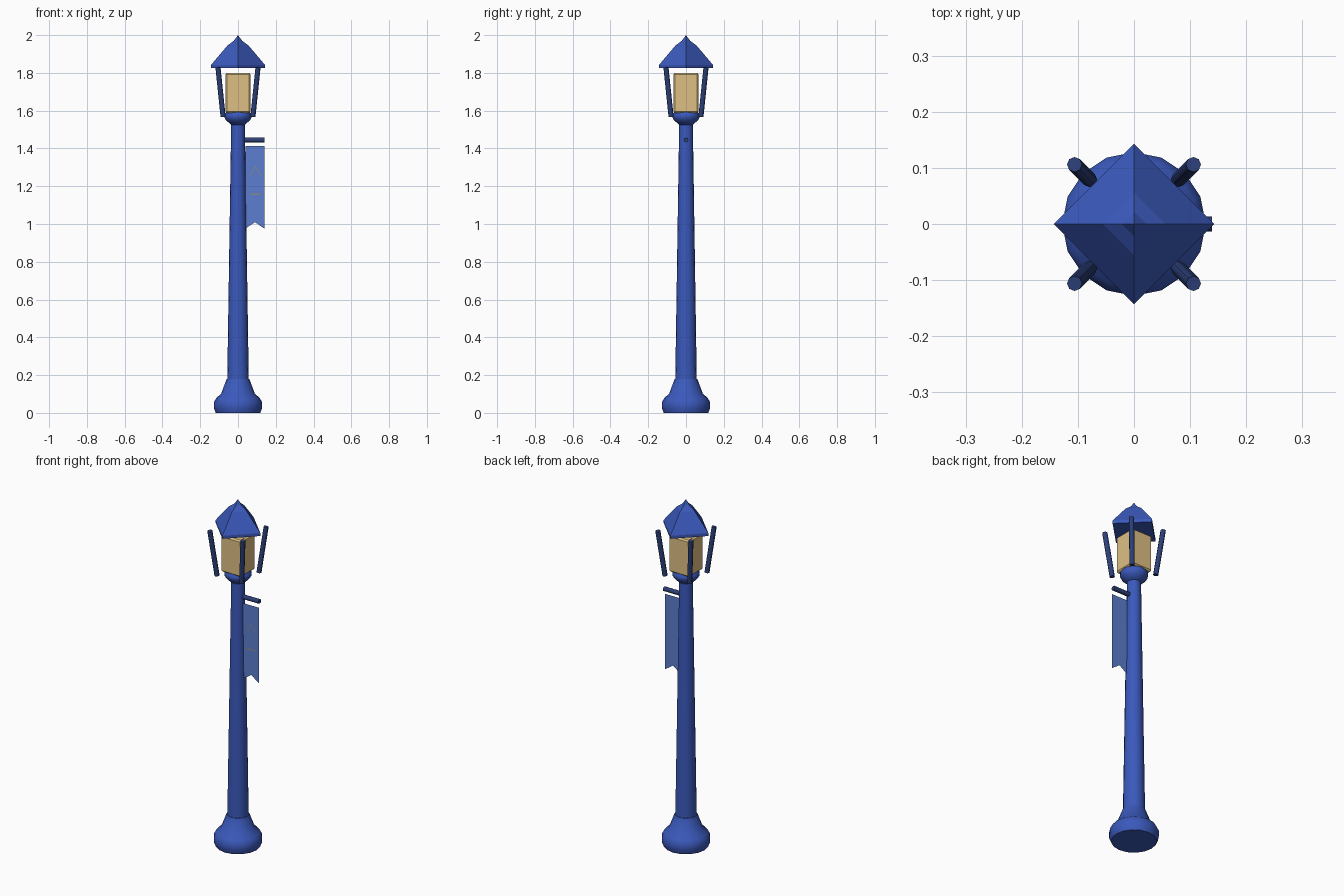
import bpy, bmesh, math
from mathutils import Vector

if "Cube" in bpy.data.objects:
    bpy.data.objects.remove(bpy.data.objects["Cube"])


def material(name, rgb):
    m = bpy.data.materials.new(name)
    m.diffuse_color = (*rgb, 1)
    m.use_nodes = True
    m.node_tree.nodes["Principled BSDF"].inputs["Base Color"].default_value = m.diffuse_color
    return m


BLUE = material("blue_paint", (0.043, 0.10, 0.50))
DARK = material("dark_blue_metal", (0.025, 0.05, 0.19))
CLOTH = material("banner_cloth", (0.107, 0.212, 0.63))
GLASS = material("warm_glass", (0.73, 0.52, 0.23))
TRIM = material("emblem_trim", (0.25, 0.25, 0.24))


def finish(bm, name, mat, smooth=None):
    bmesh.ops.recalc_face_normals(bm, faces=bm.faces)
    me = bpy.data.meshes.new(name)
    bm.to_mesh(me)
    bm.free()
    me.materials.append(mat)
    if smooth:
        me.shade_smooth()
        me.set_sharp_from_angle(angle=math.radians(smooth))
    ob = bpy.data.objects.new(name, me)
    bpy.context.collection.objects.link(ob)
    return ob


def lathe(name, profile, sides, mat, smooth=None):
    """Turn (radius, z) points around z and cap both ends."""
    bm = bmesh.new()
    rings = []
    for r, z in profile:
        rings.append([bm.verts.new((r * math.cos(2 * math.pi * i / sides),
                                    r * math.sin(2 * math.pi * i / sides), z))
                      for i in range(sides)])
    for a, b in zip(rings, rings[1:]):
        for i in range(sides):
            j = (i + 1) % sides
            bm.faces.new((a[i], a[j], b[j], b[i]))
    bm.faces.new(rings[0])
    bm.faces.new(rings[-1])
    bmesh.ops.remove_doubles(bm, verts=bm.verts, dist=1e-5)
    return finish(bm, name, mat, smooth)


def rod(name, p, q, r, sides, mat):
    p, q = Vector(p), Vector(q)
    bm = bmesh.new()
    bmesh.ops.create_cone(bm, cap_ends=True, segments=sides, radius1=r,
                          radius2=r, depth=(q - p).length)
    ob = finish(bm, name, mat, 50)
    ob.location = (p + q) / 2
    ob.rotation_euler = (q - p).to_track_quat('Z', 'Y').to_euler()
    return ob


def flat_shape(points, y):
    bm = bmesh.new()
    bm.faces.new([bm.verts.new((x, y, z)) for x, z in points])
    return bm


# Post: base, tapered column and lantern cup
lathe("base", [(0.118, 0), (0.128, 0.025), (0.128, 0.055), (0.115, 0.08),
               (0.09, 0.1), (0.06, 0.18)], 16, BLUE, 50)
lathe("column", [(0.057, 0.17), (0.036, 1.54)], 16, BLUE, 50)
lathe("lantern_cup", [(0.036, 1.525), (0.064, 1.55), (0.072, 1.565),
                      (0.072, 1.582), (0.062, 1.594)], 16, BLUE, 50)

# Lantern glass
bm = bmesh.new()
bmesh.ops.create_cube(bm, size=1)
bmesh.ops.scale(bm, vec=(0.132, 0.132, 0.212), verts=bm.verts)
bmesh.ops.translate(bm, vec=(0, 0, 1.694), verts=bm.verts)
bmesh.ops.bevel(bm, geom=bm.edges[:], offset=0.008, segments=1, affect='EDGES')
finish(bm, "lantern_glass", GLASS)

# Four-sided roof with corners on the axes
lathe("roof", [(0.143, 1.825), (0.143, 1.842), (0.056, 1.945),
               (0.022, 1.97), (0.0, 2.0)], 4, BLUE)

# Leaning struts on the diagonals
for n, (sx, sy) in enumerate([(-1, -1), (1, -1), (1, 1), (-1, 1)]):
    rod(f"strut_{n + 1}", (sx * 0.079, sy * 0.079, 1.568),
        (sx * 0.106, sy * 0.106, 1.829), 0.0135, 8, DARK)

# Banner arm, swallowtail banner and pointed emblem frame
rod("banner_arm", (0.02, 0, 1.445), (0.139, 0, 1.445), 0.013, 8, DARK)
finish(flat_shape([(0.039, 1.412), (0.039, 0.975), (0.09, 1.01), (0.14, 0.975),
                   (0.14, 1.412)], -0.008), "banner", CLOTH)
bm = flat_shape([(0.063, 1.158), (0.122, 1.158), (0.122, 1.255),
                 (0.0925, 1.305), (0.063, 1.255)], -0.012)
face = bm.faces[:]
bmesh.ops.inset_region(bm, faces=face, thickness=0.01, use_boundary=True,
                       use_even_offset=True)
bmesh.ops.delete(bm, geom=face, context='FACES_ONLY')
emblem = finish(bm, "banner_emblem", TRIM)
solid = emblem.modifiers.new("thickness", 'SOLIDIFY')
solid.thickness = 0.008
solid.offset = 0
